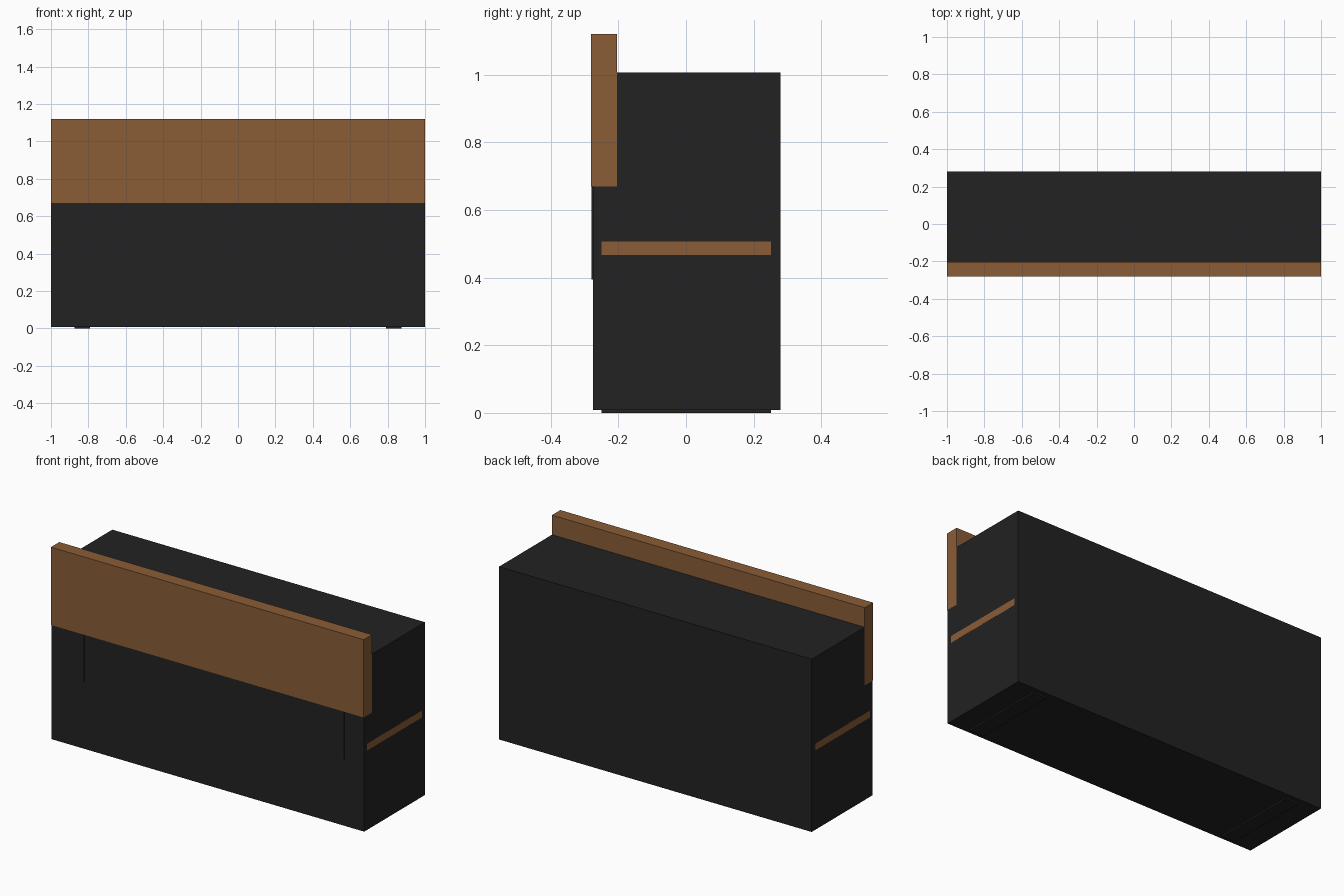
import bpy

if "Cube" in bpy.data.objects:
    bpy.data.objects.remove(bpy.data.objects["Cube"])


def material(name, rgb):
    m = bpy.data.materials.new(name)
    m.diffuse_color = (*rgb, 1.0)
    m.use_nodes = True
    m.node_tree.nodes["Principled BSDF"].inputs["Base Color"].default_value = m.diffuse_color
    return m


BLACK = material("matte black", (0.016, 0.016, 0.016))
WOOD = material("brown wood", (0.254, 0.107, 0.037))


def box(name, lo, hi, mat):
    """Axis-aligned box between two corners."""
    bpy.ops.mesh.primitive_cube_add(
        size=1, location=[(a + b) / 2 for a, b in zip(lo, hi)])
    ob = bpy.context.object
    ob.name = name
    ob.scale = [b - a for a, b in zip(lo, hi)]
    bpy.ops.object.transform_apply(location=False, rotation=False, scale=True)
    ob.data.materials.append(mat)
    return ob


E = 0.0004  # keeps the wood just proud of coplanar black faces

# Large dark body enclosing the bench
box("body", (-1, -0.275, 0.008), (1, 0.28, 1.007), BLACK)

# Wooden seat and backrest
box("seat", (-1 - E, -0.25, 0.467), (1 + E, 0.252, 0.507), WOOD)
box("backrest", (-1 - E, -0.28 - E, 0.67), (1 + E, -0.204, 1.12), WOOD)

# Metal frame at each end: foot bar, upright, seat rail and back support
for side, label in ((-1, "left"), (1, "right")):
    x0, x1 = sorted((side * 0.79, side * 0.875))
    box(label + "_foot", (x0, -0.25, 0), (x1, 0.252, 0.04), BLACK)
    box(label + "_leg", (x0, -0.04, 0.04), (x1, 0.04, 0.43), BLACK)
    box(label + "_seat_rail", (x0, -0.25, 0.42), (x1, 0.252, 0.467), BLACK)
    box(label + "_back_support", (x0, -0.28, 0.395), (x1, -0.24, 0.98), BLACK)
